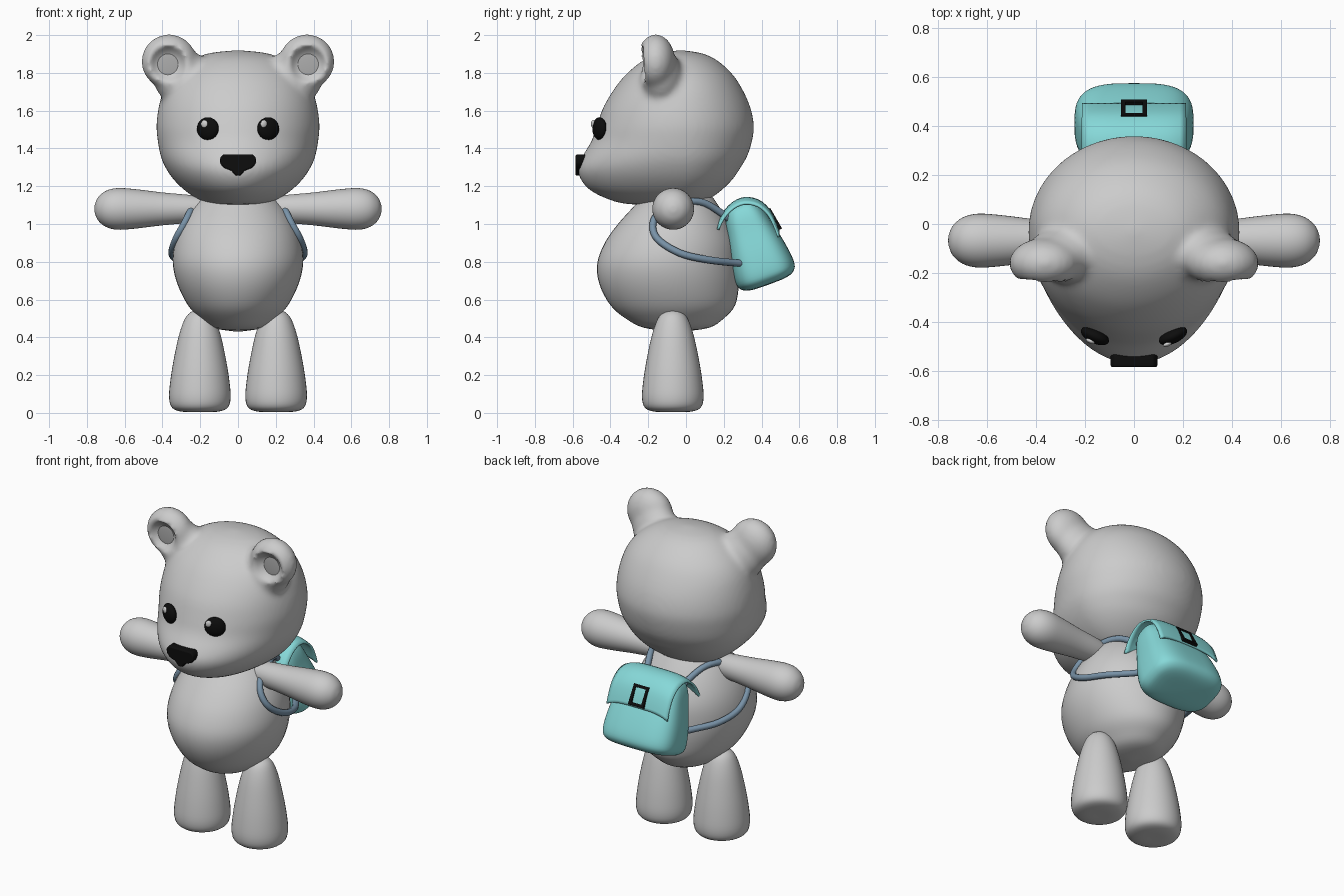
import bpy, bmesh, math
from mathutils import Matrix, Vector

if "Cube" in bpy.data.objects:
    bpy.data.objects.remove(bpy.data.objects["Cube"])


def material(name, rgb):
    m = bpy.data.materials.new(name)
    m.diffuse_color = (*rgb, 1)
    m.use_nodes = True
    m.node_tree.nodes["Principled BSDF"].inputs["Base Color"].default_value = m.diffuse_color
    return m


FUR = material("grey_fur", (0.6, 0.6, 0.6))
INNER = material("ear_grey", (0.42, 0.42, 0.42))
BLACK = material("black", (0.004, 0.004, 0.004))
GLINT = material("eye_glint", (0.65, 0.65, 0.65))
TEAL = material("teal", (0.24, 0.69, 0.69))
STRAP = material("slate_blue", (0.19, 0.29, 0.39))


def finish(name, bm, mat, mirror=False, angle=60):
    bmesh.ops.recalc_face_normals(bm, faces=bm.faces)
    me = bpy.data.meshes.new(name)
    bm.to_mesh(me)
    bm.free()
    ob = bpy.data.objects.new(name, me)
    bpy.context.collection.objects.link(ob)
    me.materials.append(mat)
    bpy.ops.object.select_all(action='DESELECT')
    ob.select_set(True)
    bpy.context.view_layer.objects.active = ob
    bpy.ops.object.shade_smooth_by_angle(angle=math.radians(angle))
    if mirror:
        ob.modifiers.new("mirror", 'MIRROR')
    return ob


def smooth_rows(rows, steps=4):
    """Catmull-Rom interpolation between profile rows."""
    out = []
    for i in range(len(rows) - 1):
        p = [Vector(rows[min(max(i + k, 0), len(rows) - 1)]) for k in (-1, 0, 1, 2)]
        for s in range(steps):
            t = s / steps
            out.append(0.5 * (2 * p[1] + (p[2] - p[0]) * t
                              + (2 * p[0] - 5 * p[1] + 4 * p[2] - p[3]) * t * t
                              + (3 * p[1] - p[0] - 3 * p[2] + p[3]) * t ** 3))
    return out + [Vector(rows[-1])]


def loft(bm, rows, cy=None, power=2, matrix=Matrix(), seg=40):
    """Rows are (height, front, back, half width); sections are superellipses."""
    rings = []
    for h, f, b, r in smooth_rows(rows):
        c = (f + b) / 2 if cy is None else cy
        ring = []
        for k in range(seg):
            a = 2 * math.pi * k / seg
            u, v = math.cos(a), math.sin(a)
            x = r * math.copysign(abs(u) ** (2 / power), u)
            y = math.copysign(abs(v) ** (2 / power), v)
            y = c + y * ((b - c) if y > 0 else (c - f))
            ring.append(bm.verts.new(matrix @ Vector((x, y, h))))
        rings.append(ring)
    for lo, hi in zip(rings, rings[1:]):
        for k in range(seg):
            j = (k + 1) % seg
            bm.faces.new((lo[k], lo[j], hi[j], hi[k]))
    bm.faces.new(rings[0][::-1])
    bm.faces.new(rings[-1])


def round_rows(pairs, c=0.0):
    return [(h, c - r, c + r, r) for h, r in pairs]


def ball(bm, loc, radii, rot=0.0):
    m = Matrix.Translation(loc) @ Matrix.Rotation(rot, 4, 'Z') @ Matrix.Diagonal((*radii, 1))
    bmesh.ops.create_uvsphere(bm, u_segments=32, v_segments=20, radius=1, matrix=m)


# Head with ears blended in
bm = bmesh.new()
loft(bm, [(1.097, -0.04, -0.02, 0.01), (1.105, -0.30, 0.05, 0.14), (1.13, -0.41, 0.12, 0.21),
          (1.18, -0.51, 0.19, 0.285), (1.24, -0.56, 0.25, 0.345), (1.30, -0.573, 0.29, 0.385),
          (1.36, -0.548, 0.325, 0.41), (1.44, -0.50, 0.35, 0.425), (1.52, -0.473, 0.36, 0.432),
          (1.62, -0.437, 0.34, 0.42), (1.72, -0.377, 0.295, 0.39), (1.80, -0.31, 0.24, 0.335),
          (1.87, -0.22, 0.16, 0.245), (1.905, -0.13, 0.08, 0.15), (1.92, -0.04, -0.02, 0.01)],
     cy=-0.03, seg=64)
for s in (-1, 1):
    ball(bm, (s * 0.365, -0.16, 1.86), (0.147, 0.103, 0.145))
    ball(bm, (s * 0.30, -0.13, 1.78), (0.15, 0.11, 0.15))
head = finish("head", bm, FUR)

# Ear hollows cut from the head
bm = bmesh.new()
for s in (-1, 1):
    ball(bm, (s * 0.372, -0.275, 1.845), (0.108, 0.10, 0.108))
cutter = finish("ear_cutter", bm, FUR)
cutter.hide_render = True
cutter.hide_viewport = True


def remesh(ob, size):
    m = ob.modifiers.new("blend", 'REMESH')
    m.mode = 'VOXEL'
    m.voxel_size = size
    m.use_smooth_shade = True


remesh(head, 0.016)
cut = head.modifiers.new("hollow", 'BOOLEAN')
cut.operation = 'DIFFERENCE'
cut.object = cutter
remesh(head, 0.014)
sm = head.modifiers.new("soften", 'SMOOTH')
sm.iterations = 10

bm = bmesh.new()
ball(bm, (0.37, -0.187, 1.845), (0.075, 0.008, 0.078))
finish("inner_ear", bm, INNER, True)

# Body
bm = bmesh.new()
loft(bm, [(0.43, -0.05, -0.03, 0.01), (0.45, -0.22, 0.12, 0.13), (0.50, -0.32, 0.20, 0.20),
          (0.57, -0.40, 0.26, 0.265), (0.68, -0.458, 0.28, 0.32), (0.79, -0.47, 0.28, 0.345),
          (0.90, -0.43, 0.27, 0.335), (1.0, -0.36, 0.23, 0.30), (1.1, -0.27, 0.17, 0.235),
          (1.2, -0.18, 0.10, 0.13)], seg=48)
finish("body", bm, FUR)

# Legs
bm = bmesh.new()
loft(bm, round_rows([(0.005, 0.01), (0.006, 0.09), (0.025, 0.145), (0.08, 0.163), (0.18, 0.155),
                     (0.30, 0.135), (0.42, 0.108), (0.50, 0.078), (0.535, 0.045), (0.548, 0.005)]),
     matrix=Matrix.Translation((0.202, -0.07, 0)))
finish("leg", bm, FUR, True)

# Arms
bm = bmesh.new()
loft(bm, round_rows([(0.12, 0.055), (0.25, 0.073), (0.40, 0.087), (0.55, 0.105), (0.64, 0.11),
                     (0.70, 0.095), (0.74, 0.062), (0.757, 0.025), (0.76, 0.004)]),
     matrix=Matrix.Translation((0, -0.068, 1.08)) @ Matrix.Rotation(math.pi / 2, 4, 'Y'))
finish("arm", bm, FUR, True)

# Eyes and glints
bm = bmesh.new()
ball(bm, (0.16, -0.458, 1.505), (0.062, 0.03, 0.06), math.radians(25))
finish("eye", bm, BLACK, True)
bm = bmesh.new()
ball(bm, (-0.178, -0.479, 1.53), (0.019, 0.01, 0.021), math.radians(-25))
ball(bm, (0.137, -0.491, 1.53), (0.019, 0.01, 0.021), math.radians(25))
finish("eye_glints", bm, GLINT)

# Nose
half = [(0.012, 1.256), (0.035, 1.282), (0.075, 1.298), (0.094, 1.32), (0.096, 1.348), (0.08, 1.368)]
bm = bmesh.new()
outline = half + [(-x, z) for x, z in reversed(half)]
face = bm.faces.new([bm.verts.new((x, -0.52, z)) for x, z in outline])
ext = bmesh.ops.extrude_face_region(bm, geom=[face])["geom"]
bmesh.ops.translate(bm, verts=[v for v in ext if isinstance(v, bmesh.types.BMVert)], vec=(0, -0.065, 0))
nose = finish("nose", bm, BLACK)
bev = nose.modifiers.new("round", 'BEVEL')
bev.width, bev.segments = 0.008, 3

# Backpack leaning towards the body
bm = bmesh.new()
loft(bm, [(h, -d, d, r) for h, d, r in
          [(0, 0.01, 0.01), (0.004, 0.10, 0.17), (0.025, 0.148, 0.225), (0.07, 0.165, 0.243),
           (0.17, 0.155, 0.238), (0.30, 0.128, 0.216), (0.39, 0.105, 0.20), (0.44, 0.075, 0.17),
           (0.46, 0.03, 0.10), (0.465, 0.005, 0.01)]],
     power=3.2, seg=56,
     matrix=Matrix.Translation((0, 0.44, 0.68)) @ Matrix.Rotation(math.radians(20), 4, 'X'))
finish("backpack", bm, TEAL)

# Backpack flap
profile = smooth_rows([(0.17, 1.0, 0), (0.20, 1.06, 0), (0.25, 1.112, 0), (0.31, 1.137, 0),
                       (0.38, 1.125, 0), (0.435, 1.08, 0), (0.468, 1.02, 0), (0.49, 0.96, 0)], 3)
bm = bmesh.new()
cols = 16
grid = []
for k in range(cols + 1):
    u = 2 * k / cols - 1
    grid.append([bm.verts.new((0.212 * u, p.x, p.y - 0.03 * u ** 4)) for p in profile])
for a, b in zip(grid, grid[1:]):
    for i in range(len(profile) - 1):
        bm.faces.new((a[i], a[i + 1], b[i + 1], b[i]))
flap = finish("backpack_flap", bm, TEAL)
sol = flap.modifiers.new("thickness", 'SOLIDIFY')
sol.thickness, sol.offset = 0.012, 0

# Square buckle
bm = bmesh.new()
place = Matrix.Translation((0, 0.466, 1.025)) @ Matrix.Rotation(math.radians(30), 4, 'X')
for s in (-1, 1):
    for loc, size in (((s * 0.044, 0, 0), (0.018, 0.025, 0.125)),
                      ((0, 0, s * 0.054), (0.106, 0.025, 0.018))):
        bmesh.ops.create_cube(bm, size=1, matrix=place @ Matrix.Translation(loc)
                              @ Matrix.Diagonal((*size, 1)))
finish("buckle", bm, BLACK, angle=30)

# Shoulder straps
path = [(0.12, 0.24, 1.02), (0.18, 0.10, 1.11), (0.225, -0.02, 1.115), (0.25, -0.13, 1.07),
        (0.285, -0.175, 1.0), (0.328, -0.15, 0.92), (0.35, -0.03, 0.845), (0.315, 0.12, 0.81),
        (0.23, 0.25, 0.795), (0.18, 0.33, 0.79)]
cu = bpy.data.curves.new("strap", 'CURVE')
cu.dimensions = '3D'
cu.bevel_depth, cu.bevel_resolution = 0.019, 3
cu.use_fill_caps = True
sp = cu.splines.new('POLY')
pts = smooth_rows(path, 5)
sp.points.add(len(pts) - 1)
for q, p in zip(sp.points, pts):
    q.co = (*p, 1)
sp.use_smooth = True
cu.materials.append(STRAP)
strap = bpy.data.objects.new("strap", cu)
bpy.context.collection.objects.link(strap)
strap.modifiers.new("mirror", 'MIRROR')
